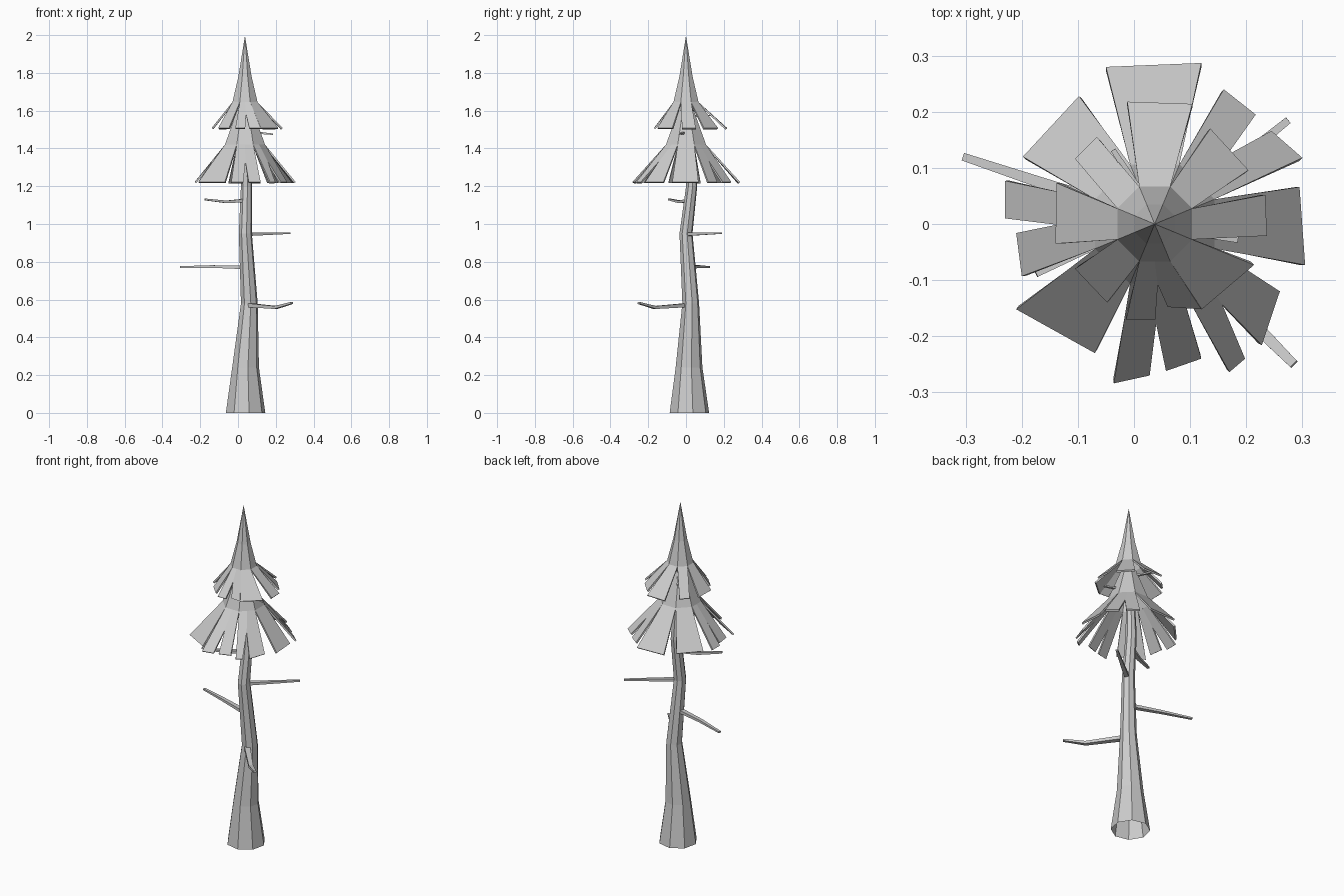
import bpy, bmesh, math
from mathutils import Vector

cube = bpy.data.objects.get("Cube")
if cube:
    bpy.data.objects.remove(cube, do_unlink=True)

grey = bpy.data.materials.new("pale_grey")
grey.use_nodes = True
COLOUR = (0.6, 0.6, 0.6, 1)
grey.diffuse_color = COLOUR
grey.node_tree.nodes["Principled BSDF"].inputs["Base Color"].default_value = COLOUR

AXIS_X = 0.037  # the crown stands slightly off centre


def finish(name, bm):
    bmesh.ops.remove_doubles(bm, verts=bm.verts, dist=0.0005)
    bmesh.ops.recalc_face_normals(bm, faces=bm.faces)
    mesh = bpy.data.meshes.new(name)
    bm.to_mesh(mesh)
    bm.free()
    mesh.materials.append(grey)
    obj = bpy.data.objects.new(name, mesh)
    bpy.context.collection.objects.link(obj)
    return obj


def bridge(bm, a, b):
    n = len(a)
    for i in range(n):
        bm.faces.new((a[i], a[(i + 1) % n], b[(i + 1) % n], b[i]))


def trunk(rings, sides=8, turn=math.radians(-80)):
    bm = bmesh.new()
    loops = []
    for x, y, z, r in rings:
        angles = [turn + math.tau * i / sides for i in range(sides)]
        loops.append([bm.verts.new((x + r * math.cos(a), y + r * math.sin(a), z)) for a in angles])
    for a, b in zip(loops, loops[1:]):
        bridge(bm, a, b)
    return finish("trunk", bm)


def branch(name, points, radius):
    """Four-sided tapering stick along a path, a little wider than it is tall."""
    bm = bmesh.new()
    points = [Vector(p) for p in points]
    loops = []
    for i, p in enumerate(points):
        along = points[min(i + 1, len(points) - 1)] - points[max(i - 1, 0)]
        side = along.cross(Vector((0, 0, 1))).normalized()
        up = side.cross(along).normalized()
        r = radius * (1 - 0.5 * i / (len(points) - 1))
        loops.append([bm.verts.new(p + side * r * u + up * r * 0.65 * v)
                      for u, v in ((1, 1), (-1, 1), (-1, -1), (1, -1))])
    for a, b in zip(loops, loops[1:]):
        bridge(bm, a, b)
    bm.faces.new(loops[0])
    bm.faces.new(loops[-1])
    return finish(name, bm)


def skirt(name, rings, tip_z, flaps, notch=0.45):
    """Eight-sided cone whose sides run on as separate flaps.
    A flap lists its outer corners anticlockwise; four corners make it split."""
    bm = bmesh.new()
    loops = []
    for r, z in rings:
        angles = [math.tau * (i - 0.5) / 8 for i in range(8)]
        loops.append([bm.verts.new((AXIS_X + r * math.cos(a), r * math.sin(a), z)) for a in angles])
    for a, b in zip(loops, loops[1:]):
        bridge(bm, a, b)
    rim = loops[-1]
    for i, corners in enumerate(flaps):
        a, b = rim[i], rim[(i + 1) % 8]
        ends = [bm.verts.new((x, y, tip_z)) for x, y in corners]
        if len(ends) == 2:
            bm.faces.new((a, ends[0], ends[1], b))
        else:
            inner = (a.co + b.co) / 2
            outer = (ends[1].co + ends[2].co) / 2
            cut = bm.verts.new(inner.lerp(outer, notch))
            mid = bm.verts.new(inner)
            bm.faces.new((a, ends[0], ends[1], cut, mid))
            bm.faces.new((mid, cut, ends[2], ends[3], b))
    obj = finish(name, bm)
    # make sure the outer side faces away from the axis before thickening
    up = sum(p.normal.z * p.area for p in obj.data.polygons)
    if up < 0:
        obj.data.flip_normals()
    mod = obj.modifiers.new("thickness", "SOLIDIFY")
    mod.thickness = 0.01
    mod.offset = -1
    return obj


# Bent trunk, open at the foot
trunk([(0.04, 0.018, 0, 0.106), (0.04, 0.016, 0.24, 0.072), (0.06, 0.025, 0.58, 0.045),
       (0.039, 0, 0.95, 0.035), (0.045, 0.03, 1.2, 0.03), (AXIS_X, 0.01, 1.6, 0.018)])

# Bare branches
branch("lowest_branch", [(0.06, 0, 0.57), (0.2, -0.165, 0.558), (0.285, -0.25, 0.582)], 0.016)
branch("left_low_branch", [(0.04, 0.01, 0.77), (-0.14, 0.065, 0.775), (-0.305, 0.12, 0.772)], 0.014)
branch("right_branch", [(0.045, 0, 0.945), (0.275, 0.185, 0.952)], 0.013)
branch("upper_branch", [(0.04, 0.02, 1.125), (-0.06, -0.03, 1.117), (-0.175, -0.088, 1.13)], 0.014)
branch("crown_right_twig", [(0.04, 0, 1.49), (0.185, -0.028, 1.475)], 0.011)
branch("crown_back_twig", [(0.04, 0.01, 1.57), (-0.037, 0.132, 1.575)], 0.009)

# Flaps run anticlockwise from the right side
skirt("lower_foliage", [(0.045, 1.6), (0.115, 1.42)], 1.222, [
    [(0.305, -0.073), (0.295, 0.066)],
    [(0.30, 0.118), (0.245, 0.166), (0.217, 0.195), (0.16, 0.24)],
    [(0.12, 0.287), (-0.05, 0.28)],
    [(-0.098, 0.228), (-0.198, 0.12)],
    [(-0.23, 0.077), (-0.23, 0.01), (-0.21, -0.016), (-0.2, -0.093)],
    [(-0.21, -0.152), (-0.07, -0.23)],
    [(-0.036, -0.284), (0.028, -0.27), (0.057, -0.262), (0.12, -0.24)],
    [(0.17, -0.264), (0.198, -0.24), (0.228, -0.216), (0.26, -0.12)],
])
skirt("upper_foliage", [(0.0002, 1.997), (0.038, 1.78), (0.072, 1.645)], 1.508, [
    [(0.237, -0.021), (0.234, 0.052)],
    [(0.204, 0.096), (0.136, 0.17)],
    [(0.104, 0.214), (-0.012, 0.218)],
    [(-0.066, 0.155), (-0.105, 0.116)],
    [(-0.138, 0.073), (-0.14, -0.035)],
    [(-0.105, -0.08), (-0.048, -0.14)],
    [(-0.014, -0.17), (0.038, -0.17), (0.06, -0.148), (0.12, -0.152)],
    [(0.121, -0.152), (0.214, -0.073)],
])
